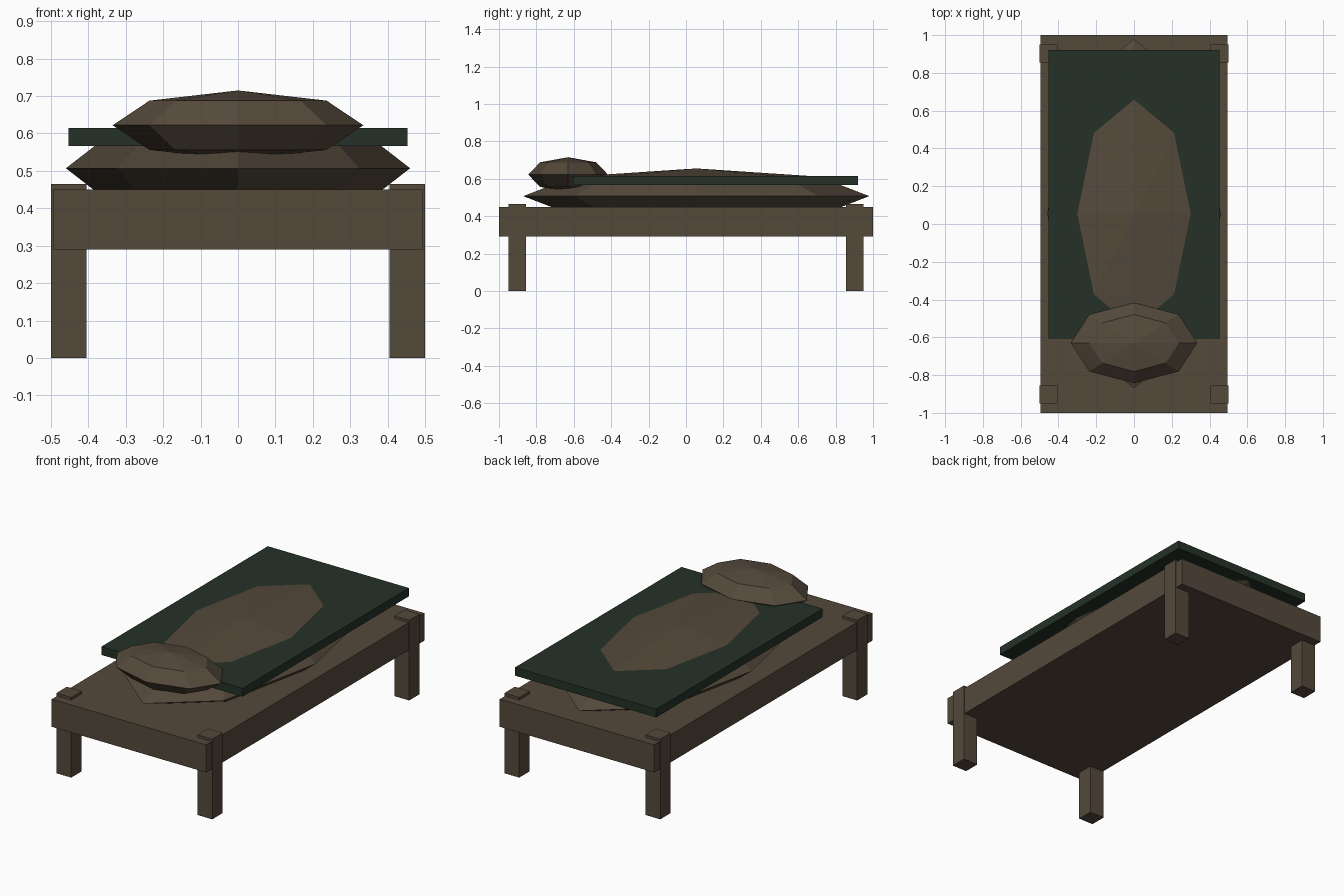
import bpy

if "Cube" in bpy.data.objects:
    bpy.data.objects.remove(bpy.data.objects["Cube"])


def material(name, rgb):
    m = bpy.data.materials.new(name)
    m.diffuse_color = (*rgb, 1)
    m.use_nodes = True
    m.node_tree.nodes["Principled BSDF"].inputs["Base Color"].default_value = m.diffuse_color
    return m


brown = material("dark brown", (0.09, 0.067, 0.044))
green = material("dark green", (0.018, 0.031, 0.021))


def finish(name, mat):
    ob = bpy.context.object
    ob.name = name
    ob.data.materials.append(mat)
    bpy.ops.object.transform_apply(location=True, rotation=True, scale=True)
    return ob


def box(name, lo, hi, mat):
    centre = [(a + b) / 2 for a, b in zip(lo, hi)]
    bpy.ops.mesh.primitive_cube_add(size=1, location=centre)
    bpy.context.object.scale = [b - a for a, b in zip(lo, hi)]
    return finish(name, mat)


def cushion(name, centre, radii, mat):
    # faceted eight-sided ball squashed into a cushion
    bpy.ops.mesh.primitive_uv_sphere_add(segments=8, ring_count=4, radius=1, location=centre)
    bpy.context.object.scale = radii
    return finish(name, mat)


# Bed frame
box("bed_frame", (-0.495, -1, 0.29), (0.495, 1, 0.45), brown)

# Four legs, rising slightly above the frame
for sx, side in ((-1, "left"), (1, "right")):
    for sy, end in ((-1, "front"), (1, "back")):
        x, y = sx * 0.4525, sy * 0.9025
        box(f"{end}_{side}_leg", (x - 0.0475, y - 0.0475, 0),
            (x + 0.0475, y + 0.0475, 0.465), brown)

# Mattress bulging through the blanket, and pillow
cushion("mattress", (0, 0.055, 0.507), (0.46, 0.925, 0.148), brown)
cushion("pillow", (0, -0.63, 0.622), (0.335, 0.213, 0.093), brown)

# Flat blanket
box("blanket", (-0.453, -0.605, 0.567), (0.453, 0.92, 0.615), green)
